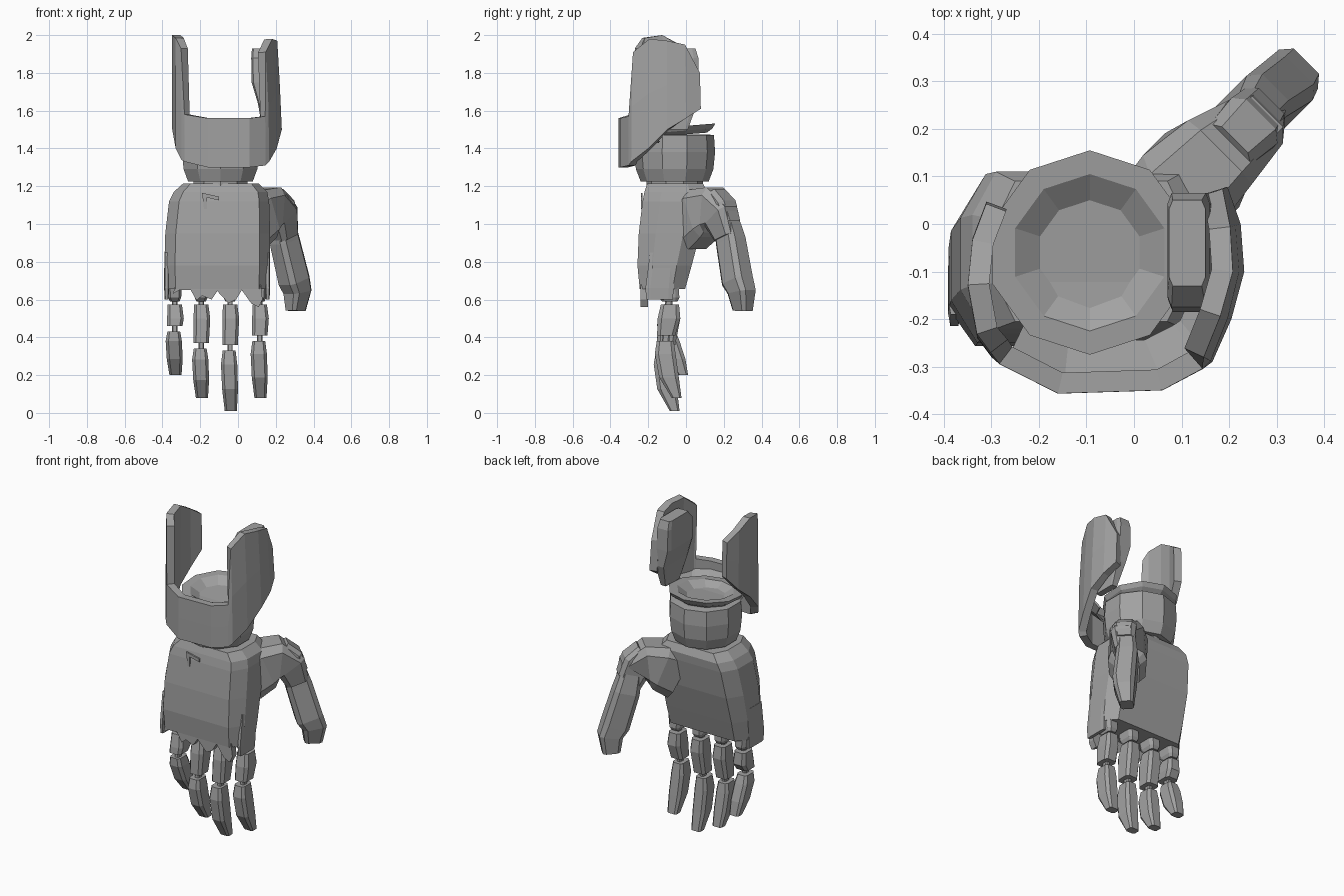
import bpy, bmesh, math
from mathutils import Vector

if "Cube" in bpy.data.objects:
    bpy.data.objects.remove(bpy.data.objects["Cube"])

metal = bpy.data.materials.new("grey_metal")
metal.use_nodes = True
metal.diffuse_color = (0.36, 0.36, 0.36, 1)
metal.node_tree.nodes["Principled BSDF"].inputs["Base Color"].default_value = (0.36, 0.36, 0.36, 1)


def finish(name, bm):
    bmesh.ops.recalc_face_normals(bm, faces=bm.faces)
    mesh = bpy.data.meshes.new(name)
    bm.to_mesh(mesh)
    bm.free()
    mesh.materials.append(metal)
    obj = bpy.data.objects.new(name, mesh)
    bpy.context.collection.objects.link(obj)
    return obj


def skin(name, rings):
    """Join equal rings of points into a closed tube."""
    bm = bmesh.new()
    loops = [[bm.verts.new(p) for p in ring] for ring in rings]
    n = len(loops[0])
    for a, b in zip(loops, loops[1:]):
        for i in range(n):
            j = (i + 1) % n
            bm.faces.new((a[i], a[j], b[j], b[i]))
    bm.faces.new(loops[0])
    bm.faces.new(loops[-1])
    return finish(name, bm)


def loft(name, stations, side=None, cut_x=0.65, cut_y=0.65):
    """Chamfered box through (x, y, z, half width, half depth); level unless side is given."""
    centres = [Vector(s[:3]) for s in stations]
    u = Vector(side or (1, 0, 0)).normalized()
    shape = [(1, -cut_y), (1, cut_y), (cut_x, 1), (-cut_x, 1),
             (-1, cut_y), (-1, -cut_y), (-cut_x, -1), (cut_x, -1)]
    rings = []
    for i, s in enumerate(stations):
        v = Vector((0, 1, 0))
        if side:
            t = centres[min(i + 1, len(stations) - 1)] - centres[max(i - 1, 0)]
            v = t.cross(u).normalized()
        rings.append([centres[i] + u * a * s[3] + v * b * s[4] for a, b in shape])
    return skin(name, rings)


def lathe(name, profile, centre, sides, tilt=0.0):
    """Faceted turned part from (radius, height) pairs."""
    rings = []
    for r, z in profile:
        ring = []
        for k in range(sides):
            a = math.tau * (k + 0.5) / sides
            y = r * math.sin(a)
            ring.append((centre[0] + r * math.cos(a), centre[1] + y, z + y * tilt))
        rings.append(ring)
    return skin(name, rings)


def plate(name, outline, y0, y1):
    """Outline in x and z, given depth along y."""
    bm = bmesh.new()
    face = bm.faces.new([bm.verts.new((x, y0, z)) for x, z in outline])
    new = bmesh.ops.extrude_face_region(bm, geom=[face])["geom"]
    bmesh.ops.translate(bm, vec=(0, y1 - y0, 0),
                        verts=[g for g in new if isinstance(g, bmesh.types.BMVert)])
    return finish(name, bm)


def sheet(name, columns, thickness, inner):
    """Open strip of point columns, thickened towards the inner point."""
    bm = bmesh.new()
    grid = [[bm.verts.new(p) for p in column] for column in columns]
    for a, b in zip(grid, grid[1:]):
        for i in range(len(a) - 1):
            bm.faces.new((a[i], b[i], b[i + 1], a[i + 1]))
    obj = finish(name, bm)
    face = obj.data.polygons[len(obj.data.polygons) // 2]
    outward = face.normal.dot(face.center - Vector(inner)) > 0
    solid = obj.modifiers.new("thickness", "SOLIDIFY")
    solid.thickness = thickness
    solid.offset = -1 if outward else 1


# Palm: wide wedge, thinner towards the fingers
palm = []
for z, x0, x1, y0, y1 in [(1.215, -.29, .11, -.205, .09), (1.17, -.34, .155, -.22, .11),
                          (1.12, -.365, .165, -.23, .105), (.95, -.385, .17, -.25, .075),
                          (.78, -.39, .17, -.257, .03), (.655, -.385, .165, -.245, -.005)]:
    palm.append(((x0 + x1) / 2, (y0 + y1) / 2, z, (x1 - x0) / 2, (y1 - y0) / 2))
loft("palm", palm, cut_x=.8, cut_y=.45)

# Ragged lower lip of the hand armour
plate("knuckle_guard", [(-.33, .68), (-.345, .63), (-.31, .65), (-.25, .65), (-.22, .595),
                        (-.19, .62), (-.14, .6), (-.11, .645), (-.05, .58), (-.01, .6),
                        (.02, .65), (.07, .58), (.11, .56), (.13, .6), (.12, .68)],
      -.24, -.20)
for name, x in (("outer_side_flap", -.378), ("thumb_side_flap", .157)):
    loft(name, [(x, -.14, .60, .01, .07), (x, -.14, .66, .013, .075), (x, -.12, .85, .012, .07)])

# Small raised clip on the back of the hand
plate("hand_clip", [(-.19, 1.165), (-.10, 1.145), (-.10, 1.125), (-.165, 1.14),
                    (-.165, 1.08), (-.18, 1.08)], -.238, -.229)

# Fingers: knuckle, upper segment, link and curled tip
fingers = [("little", -.335, .44, .20, .035), ("ring", -.195, .35, .08, .0),
           ("middle", -.042, .34, .01, -.01), ("index", .115, .39, .08, .0)]
for label, x, joint, tip, curl in fingers:
    loft(label + "_knuckle", [(x, -.10, .69, .04, .06), (x, -.09, .61, .034, .055),
                              (x, -.085, .59, .025, .04)])
    loft(label + "_upper_segment", [(x, -.085, .575, .038, .048), (x + .004, -.09, .5, .044, .06),
                                    (x, -.105, joint + .02, .041, .048)])
    loft(label + "_link", [(x, -.09, .6, .014, .02), (x, -.11, joint - .03, .014, .02)])
    length = joint - tip
    loft(label + "_tip", [(x - .005, -.11 + curl * .3, joint - .01, .034, .045),
                          (x - .005, -.11 + curl * .6, joint - length * .25, .043, .055),
                          (x, -.09 + curl, joint - length * .65, .042, .052),
                          (x + .004, -.05 + curl, tip, .032, .026)])

# Thumb: broad base, bent joint and long tip
slant = (1, -1, 0)
loft("thumb_base", [(.05, .01, 1.0, .1, .15), (.12, .09, 1.055, .11, .135),
                    (.175, .145, 1.075, .095, .12), (.23, .185, 1.04, .07, .09),
                    (.25, .22, .93, .055, .065)], slant)
loft("thumb_joint", [(.185, .15, 1.14, .06, .06), (.228, .192, 1.09, .068, .065),
                     (.245, .215, 1.0, .058, .066)], slant)
loft("thumb_tip", [(.23, .212, 1.03, .05, .06), (.247, .237, .91, .06, .074),
                   (.297, .272, .70, .064, .077), (.315, .295, .64, .058, .068),
                   (.305, .30, .54, .038, .05)], slant)

# Wrist: post, faceted cuff and hollow upper rim
wrist = (-.093, -.06)
lathe("wrist_post", [(.15, 1.15), (.15, 1.27)], wrist, 10)
lathe("wrist_cuff", [(.18, 1.225), (.205, 1.29), (.214, 1.38), (.208, 1.47), (.17, 1.475)],
      wrist, 10)
lathe("wrist_rim", [(.17, 1.47), (.20, 1.49), (.215, 1.515), (.165, 1.515), (.11, 1.48)],
      wrist, 10, tilt=0.08)

# Forearm guard: curved shell with a tall fin on each side (x, y, bottom, top)
edge = [(-.31, .05, 1.68, 1.90), (-.34, -.03, 1.59, 1.95), (-.35, -.13, 1.51, 2.0),
        (-.33, -.24, 1.40, 1.985), (-.3, -.28, 1.34, 1.93), (-.283, -.295, 1.33, 1.58),
        (-.16, -.357, 1.30, 1.56), (.06, -.35, 1.30, 1.56), (.145, -.305, 1.31, 1.57),
        (.165, -.29, 1.33, 1.91), (.205, -.2, 1.40, 1.98), (.232, -.1, 1.5, 1.97),
        (.225, .0, 1.56, 1.95), (.20, .08, 1.61, 1.8)]
shell = []
for x, y, low, high in edge:
    column = []
    for f in (0, .5, 1):
        z = low + (high - low) * f
        rise = max(0, z - 1.55)
        column.append((-.34 + (x + .34) * (1 - .1 * rise), -.1 + (y + .1) * (1 - .14 * rise), z))
    shell.append(column)
sheet("forearm_guard", shell, .045, (-.06, -.1, 1.5))

# Sloped lining between the guard front and the cuff
lining = [((x * .92, y * .92, 1.51), (-.08 + (x + .08) * .75, y * .72, 1.43))
          for x, y, low, high in edge[5:11]]
sheet("guard_lining", lining, .012, (-.06, -.1, 1.6))

# Padded inner plate on the thumb-side fin
loft("inner_fin_plate", [(.15, -.06, 1.5, .02, .07), (.14, -.06, 1.64, .035, .12),
                         (.12, -.06, 1.75, .048, .125), (.115, -.055, 1.88, .045, .12),
                         (.112, -.04, 1.93, .038, .09)], cut_x=.8, cut_y=.8)
